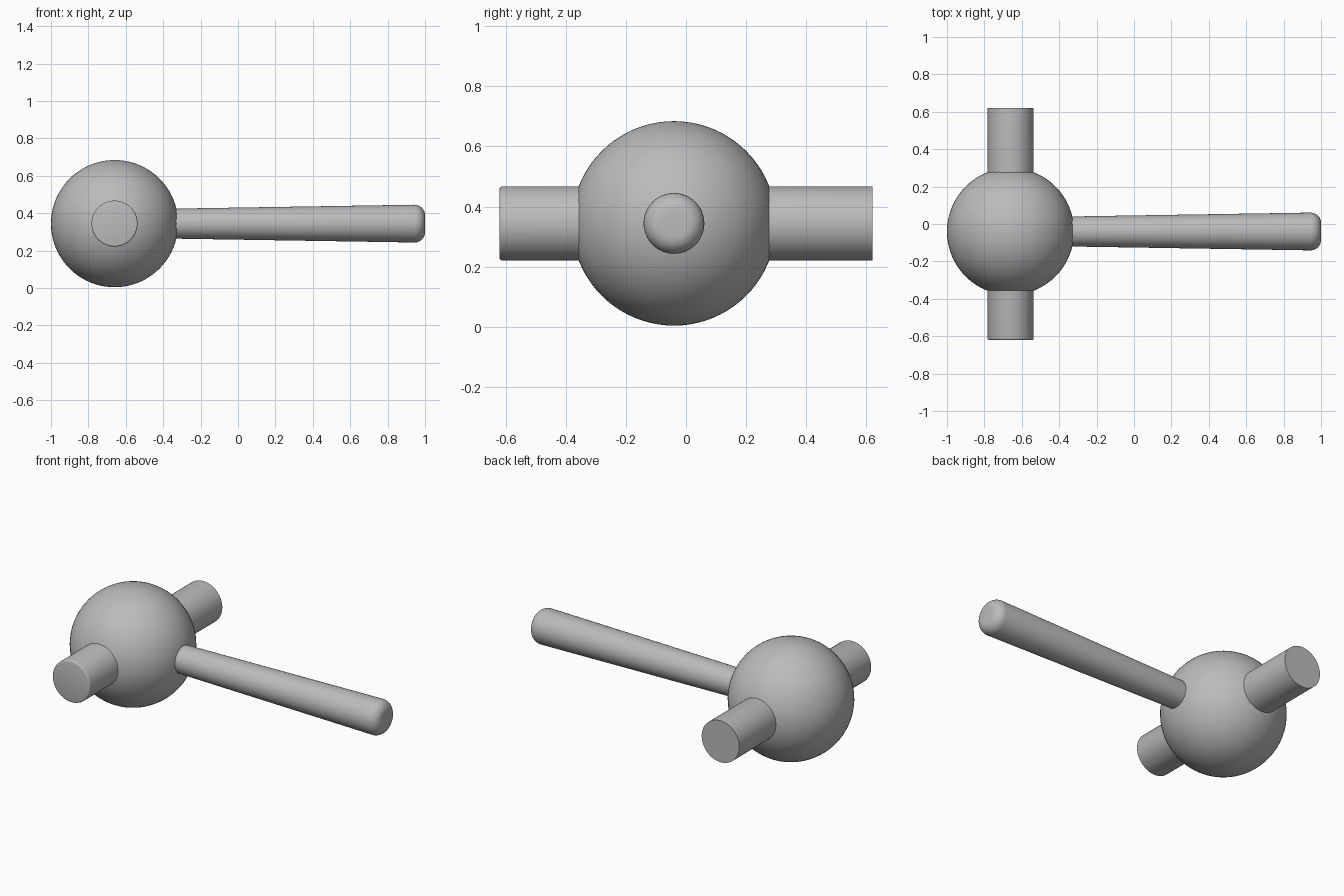
import bpy, bmesh, math
from mathutils import Matrix

cube = bpy.data.objects.get("Cube")
if cube:
    bpy.data.objects.remove(cube, do_unlink=True)

# Single grey metal
GREY = (0.5, 0.5, 0.5, 1.0)
metal = bpy.data.materials.new("plain_grey")
metal.use_nodes = True
metal.diffuse_color = GREY
metal.node_tree.nodes["Principled BSDF"].inputs["Base Color"].default_value = GREY

CENTRE = (-0.66, -0.04, 0.344)


def finish(name, bm, location, rotation=(0, 0, 0)):
    mesh = bpy.data.meshes.new(name)
    bmesh.ops.recalc_face_normals(bm, faces=bm.faces)
    bm.to_mesh(mesh)
    bm.free()
    mesh.materials.append(metal)
    obj = bpy.data.objects.new(name, mesh)
    obj.location = location
    obj.rotation_euler = rotation
    bpy.context.collection.objects.link(obj)
    bpy.ops.object.select_all(action="DESELECT")
    obj.select_set(True)
    bpy.context.view_layer.objects.active = obj
    bpy.ops.object.shade_smooth_by_angle(angle=math.radians(35))
    return obj


def lathe(name, profile, location, rotation, sides=64):
    """Turn a (radius, height) profile around z, with flat end caps."""
    bm = bmesh.new()
    rings = []
    for radius, height in profile:
        ring = bmesh.ops.create_circle(bm, segments=sides, radius=radius,
                                       matrix=Matrix.Translation((0, 0, height)))
        rings.append(ring["verts"])
    for low, high in zip(rings, rings[1:]):
        for i in range(sides):
            j = (i + 1) % sides
            bm.faces.new((low[i], low[j], high[j], high[i]))
    bm.faces.new(rings[0])
    bm.faces.new(rings[-1])
    return finish(name, bm, location, rotation)


def rounded_end(radius, end, fillet, steps):
    """Quarter-round profile leading to a flat end."""
    angles = [math.pi / 2 * i / steps for i in range(steps + 1)]
    return [(radius - fillet + fillet * math.cos(a),
             end - fillet + fillet * math.sin(a)) for a in angles]


# Ball
bm = bmesh.new()
bmesh.ops.create_uvsphere(bm, u_segments=64, v_segments=40, radius=0.34)
finish("ball", bm, CENTRE)

# Cross shaft through the ball, with a softened front edge
shaft = [(0.123, -0.62)] + rounded_end(0.123, 0.62, 0.008, 3)
lathe("cross_shaft", shaft, (CENTRE[0], 0, CENTRE[2]), (math.pi / 2, 0, 0))

# Tapered lever arm with a rounded tip
arm = [(0.075, 0.0)] + rounded_end(0.101, 1.66, 0.056, 8)
lathe("lever_arm", arm, CENTRE, (0, math.pi / 2, 0))
